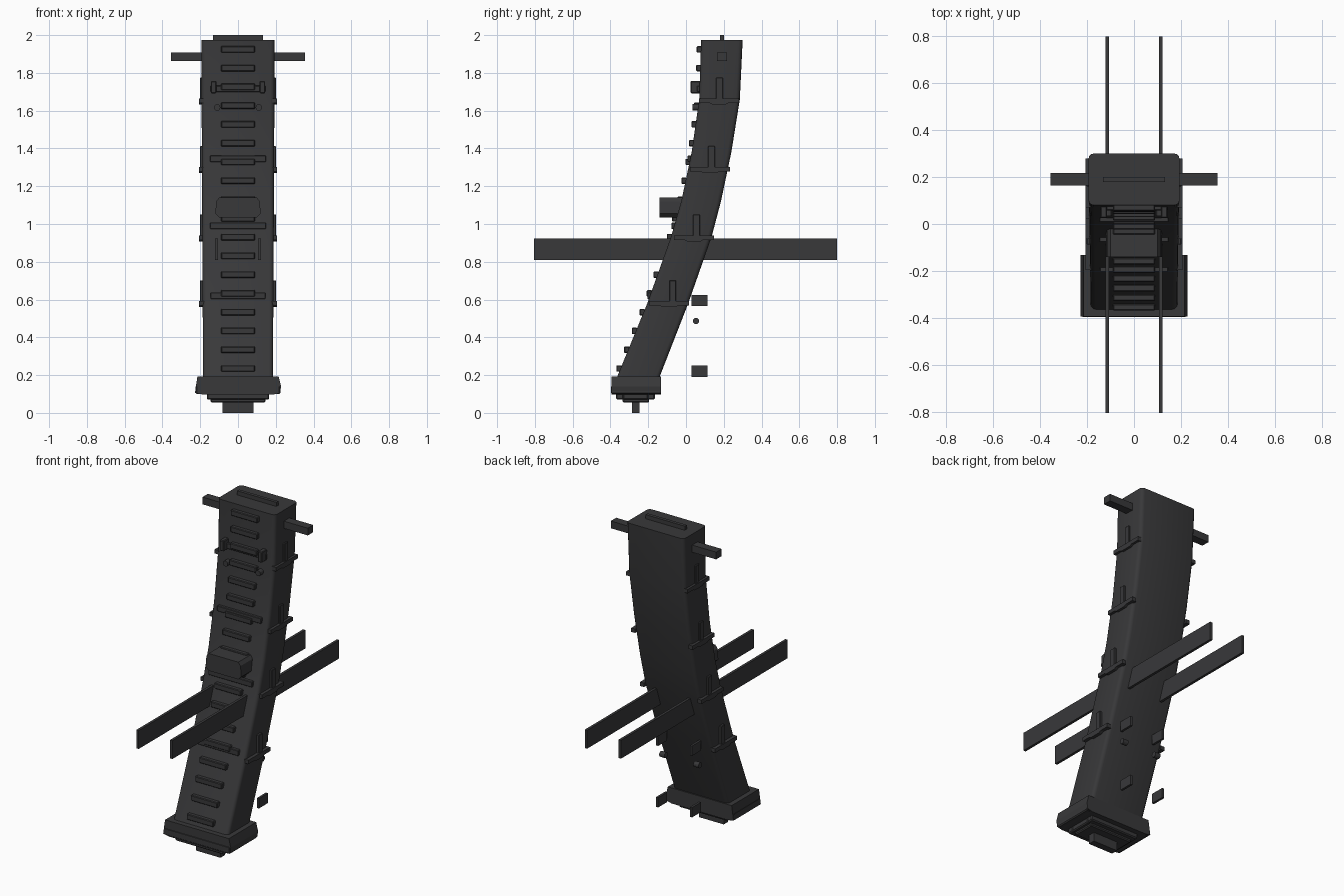
import bpy, bmesh, math

if "Cube" in bpy.data.objects:
    bpy.data.objects.remove(bpy.data.objects["Cube"])

dark = bpy.data.materials.new("dark_grey")
dark.diffuse_color = (0.04, 0.04, 0.042, 1)
dark.use_nodes = True
dark.node_tree.nodes["Principled BSDF"].inputs["Base Color"].default_value = dark.diffuse_color

# side profile: z, front y, back y, half width
RINGS = [(0.19, -0.365, -0.14, 0.185), (0.58, -0.205, 0.012, 0.187),
         (0.93, -0.08, 0.135, 0.189), (1.12, -0.025, 0.185, 0.19),
         (1.38, 0.03, 0.24, 0.191), (1.66, 0.07, 0.285, 0.193),
         (1.975, 0.08, 0.30, 0.194)]


def front_y(z):
    for a, b in zip(RINGS, RINGS[1:]):
        if z <= b[0]:
            t = (z - a[0]) / (b[0] - a[0])
            return a[1] + t * (b[1] - a[1])
    return RINGS[-1][1]


def finish(name, bm, bevel=0.0):
    bmesh.ops.recalc_face_normals(bm, faces=bm.faces)
    me = bpy.data.meshes.new(name)
    bm.to_mesh(me)
    bm.free()
    ob = bpy.data.objects.new(name, me)
    bpy.context.collection.objects.link(ob)
    me.materials.append(dark)
    if bevel:
        m = ob.modifiers.new("bevel", 'BEVEL')
        m.width, m.segments = bevel, 1
    return ob


def box(name, x, y, z, bevel=0.0):
    bm = bmesh.new()
    bmesh.ops.create_cube(bm, size=1)
    for v in bm.verts:
        for i, r in enumerate((x, y, z)):
            v.co[i] = r[0] if v.co[i] < 0 else r[1]
    return finish(name, bm, bevel)


def pair(name, x, y, z, bevel=0.0):
    box(name + "_right", x, y, z, bevel)
    box(name + "_left", (-x[1], -x[0]), y, z, bevel)


def prism(name, pts, axis, lo, hi):
    # extrude a 2D outline along x (points y,z) or along y (points x,z)
    bm = bmesh.new()
    put = (lambda p, d: (d, p[0], p[1])) if axis == 'x' else (lambda p, d: (p[0], d, p[1]))
    a, b = ([bm.verts.new(put(p, d)) for p in pts] for d in (lo, hi))
    n = len(pts)
    bm.faces.new(a)
    bm.faces.new(b)
    for i in range(n):
        bm.faces.new((a[i], a[(i + 1) % n], b[(i + 1) % n], b[i]))
    return finish(name, bm)


def rod(name, x, y, z, r, length, axis):
    pts = [((y if axis == 'x' else x) + r * math.cos(k * math.pi / 6),
            z + r * math.sin(k * math.pi / 6)) for k in range(12)]
    c = x if axis == 'x' else y
    return prism(name, pts, axis, c - length / 2, c + length / 2)


# curved body: rounded rectangle lofted along the profile
bm = bmesh.new()
loops = []
for z, yf, yb, w in RINGS:
    r, loop = 0.022, []
    for k, (sx, sy) in enumerate(((1, 1), (-1, 1), (-1, -1), (1, -1))):
        cx, cy = sx * (w - r), (yb - r) if sy > 0 else (yf + r)
        for j in range(4):
            a = math.pi / 2 * (k + j / 3)
            loop.append(bm.verts.new((cx + r * math.cos(a), cy + r * math.sin(a), z)))
    loops.append(loop)
for a, b in zip(loops, loops[1:]):
    for i in range(16):
        bm.faces.new((a[i], a[(i + 1) % 16], b[(i + 1) % 16], b[i]))
bm.faces.new(loops[0])
bm.faces.new(loops[-1])
body = finish("curved_body", bm)
bpy.context.view_layer.objects.active = body
body.select_set(True)
bpy.ops.object.shade_smooth_by_angle(angle=math.radians(35))

# horizontal ribs climbing the front face
for i in range(18):
    z = 0.235 + i * 0.0994
    y = front_y(z)
    box(f"front_rib_{i + 1}", (-0.09, 0.09), (y - 0.022, y + 0.006), (z - 0.017, z + 0.017), 0.004)

# wide front bands
for i, (z, w) in enumerate(((0.62, 0.145), (0.99, 0.148), (1.345, 0.148), (1.715, 0.145))):
    y = front_y(z)
    box(f"front_band_{i + 1}", (-w, w), (y - 0.014, y + 0.012), (z - 0.017, z + 0.017), 0.003)

# raised T shapes on both sides
for i, (z, y) in enumerate(((0.582, -0.09), (0.93, 0.042), (1.292, 0.127), (1.655, 0.175))):
    bar = [(y - 0.105, z - 0.014), (y - 0.05, z - 0.014), (y - 0.035, z - 0.022),
           (y + 0.035, z - 0.022), (y + 0.05, z - 0.014), (y + 0.105, z - 0.014),
           (y + 0.105, z + 0.01), (y - 0.105, z + 0.01)]
    prism(f"side_crossbar_{i + 1}_right", bar, 'x', 0.18, 0.207)
    prism(f"side_crossbar_{i + 1}_left", bar, 'x', -0.207, -0.18)
    ys = y + 0.008 + 0.006 * (2 - i)
    pair(f"side_stem_{i + 1}", (0.18, 0.202), (ys - 0.018, ys + 0.018), (z + 0.005, z + 0.12), 0.003)

# small front lugs and studs near the top
pair("front_lug", (0.115, 0.143), (0.025, 0.08), (1.692, 1.757), 0.004)
for s, side in ((1, "right"), (-1, "left")):
    rod(f"front_stud_{side}", s * 0.11, 0.052, 1.617, 0.017, 0.035, 'y')

# centre block on the front
block = [(-0.12, 1.055), (-0.10, 1.035), (0.10, 1.035), (0.12, 1.055),
         (0.115, 1.12), (0.10, 1.14), (-0.10, 1.14), (-0.115, 1.12)]
prism("front_block", block, 'y', -0.14, -0.02)

# two long bars running front to back, with small plates and pegs behind
pair("long_bar", (0.106, 0.122), (-0.805, 0.80), (0.81, 0.922))
pair("upper_plate", (0.107, 0.121), (0.028, 0.115), (0.565, 0.625))
pair("lower_plate", (0.107, 0.121), (0.028, 0.115), (0.19, 0.25))
for s, side in ((1, "right"), (-1, "left")):
    rod(f"rear_peg_{side}", s * 0.115, 0.053, 0.487, 0.017, 0.035, 'x')

# top cross pin and top strip
box("cross_pin", (-0.355, 0.355), (0.165, 0.217), (1.864, 1.908))
box("top_strip", (-0.132, 0.132), (0.18, 0.20), (1.96, 2.0))

# stepped base with hollow-looking underside and latch
flange = [(-0.228, 0.105), (-0.19, 0.098), (0.19, 0.098), (0.222, 0.105),
          (0.228, 0.14), (0.215, 0.193), (-0.215, 0.193)]
prism("base_flange", flange, 'y', -0.395, -0.132)
box("base_rim", (-0.224, 0.224), (-0.397, -0.135), (0.1, 0.145), 0.006)
box("base_step_front", (-0.165, 0.165), (-0.37, -0.33), (0.07, 0.11), 0.006)
box("base_step_back", (-0.165, 0.165), (-0.205, -0.165), (0.07, 0.11), 0.006)
pair("base_step_side", (0.12, 0.165), (-0.335, -0.2), (0.07, 0.11), 0.006)
box("base_pad", (-0.145, 0.145), (-0.335, -0.195), (0.055, 0.105), 0.006)
box("base_latch", (-0.083, 0.083), (-0.287, -0.245), (0.0, 0.07))
